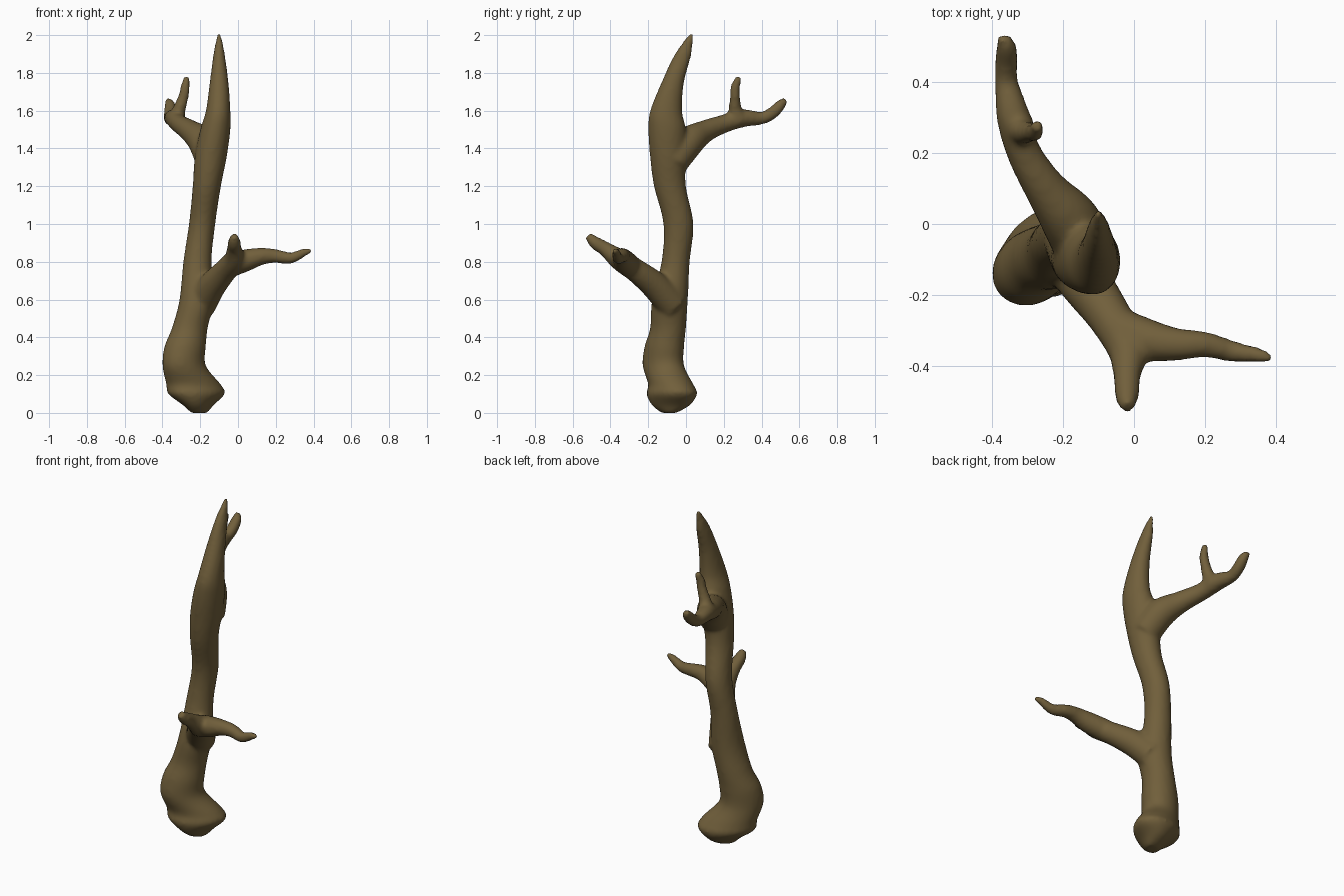
import bpy
import bmesh
import math
from mathutils import Vector

SIDES = 24
STEPS = 6

cube = bpy.data.objects.get("Cube")
if cube:
    bpy.data.objects.remove(cube, do_unlink=True)


def resample(rows):
    """Catmull-Rom interpolation through rows of equal length."""
    rows = [Vector(row) for row in rows]
    padded = [rows[0]] + rows + [rows[-1]]
    result = []
    for a, b, c, d in zip(padded, padded[1:], padded[2:], padded[3:]):
        for step in range(STEPS):
            t = step / STEPS
            result.append(0.5 * (2 * b + (c - a) * t
                                 + (2 * a - 5 * b + 4 * c - d) * t ** 2
                                 + (3 * b - a - 3 * c + d) * t ** 3))
    return result + [rows[-1]]


def loft(bm, rings):
    """Skin a list of rings of points and close both ends."""
    loops = [[bm.verts.new(point) for point in ring] for ring in rings]
    for low, high in zip(loops, loops[1:]):
        for i in range(SIDES):
            j = (i + 1) % SIDES
            bm.faces.new((low[i], low[j], high[j], high[i]))
    bm.faces.new(reversed(loops[0]))
    bm.faces.new(loops[-1])


def add_beam(bm, extents):
    """Upright loft from rows of height, x range and y range."""
    rings = []
    for z, x0, x1, y0, y1 in resample(extents):
        skew = 0.3 * max(0, 1 - z / 0.6)
        ring = []
        for i in range(SIDES):
            angle = math.tau * i / SIDES
            ring.append(Vector(((x0 + x1) / 2 + (x1 - x0) / 2 * math.cos(angle),
                                (y0 + y1) / 2 + (y1 - y0) / 2 * math.sin(angle + skew),
                                z)))
        rings.append(ring)
    loft(bm, rings)


def add_tine(bm, path):
    """Round tube along rows of x, y, z and radius."""
    stations = resample(path)
    points = [Vector(s[:3]) for s in stations]
    rings = []
    for k, station in enumerate(stations):
        ahead = points[min(k + 1, len(points) - 1)]
        behind = points[max(k - 1, 0)]
        turn = (ahead - behind).to_track_quat('Z', 'Y')
        ring = []
        for i in range(SIDES):
            angle = math.tau * i / SIDES
            spoke = Vector((math.cos(angle), math.sin(angle), 0))
            ring.append(points[k] + turn @ spoke * (station[3] + 0.003))
        rings.append(ring)
    loft(bm, rings)


bm = bmesh.new()

# Main beam, from the knobbly burr at the base to the flattened tip
add_beam(bm, [
    (0, -.25, -.16, -.13, -.05),
    (.04, -.29, -.13, -.18, .02),
    (.1, -.37, -.07, -.21, .06),
    (.15, -.38, -.09, -.2, .04),
    (.25, -.4, -.17, -.23, -.01),
    (.35, -.39, -.17, -.22, -.01),
    (.45, -.35, -.16, -.19, 0),
    (.6, -.31, -.13, -.18, .01),
    (.8, -.29, -.14, -.13, .02),
    (1, -.26, -.12, -.12, .04),
    (1.2, -.24, -.09, -.17, 0),
    (1.35, -.23, -.06, -.19, 0),
    (1.5, -.2, -.04, -.2, 0),
    (1.6, -.17, -.04, -.19, -.02),
    (1.75, -.15, -.05, -.13, -.01),
    (1.9, -.13, -.07, -.06, .03),
    (2.01, -.11, -.09, .02, .04),
])

# Lower tine, running forward
add_tine(bm, [
    (-.2, -.07, .57, .08),
    (-.14, -.16, .67, .072),
    (-.07, -.26, .75, .06),
    (-.02, -.35, .81, .054),
    (-.02, -.43, .87, .036),
    (-.02, -.48, .9, .032),
    (-.02, -.52, .94, .018),
])

# Side prong of the lower tine
add_tine(bm, [
    (-.04, -.3, .78, .06),
    (.05, -.33, .81, .055),
    (.13, -.34, .83, .042),
    (.2, -.34, .83, .034),
    (.28, -.36, .82, .027),
    (.35, -.37, .85, .019),
    (.39, -.38, .86, .01),
])

# Upper tine, running backward
add_tine(bm, [
    (-.14, -.07, 1.33, .08),
    (-.18, .01, 1.43, .08),
    (-.25, .1, 1.49, .057),
    (-.31, .2, 1.53, .046),
    (-.34, .3, 1.56, .045),
    (-.36, .4, 1.56, .031),
    (-.36, .46, 1.59, .03),
    (-.36, .5, 1.63, .026),
    (-.37, .53, 1.66, .012),
])

# Upright prong of the upper tine
add_tine(bm, [
    (-.33, .28, 1.55, .046),
    (-.31, .26, 1.61, .032),
    (-.29, .26, 1.67, .025),
    (-.28, .26, 1.72, .023),
    (-.27, .28, 1.78, .014),
])

mesh = bpy.data.meshes.new("antler")
bm.to_mesh(mesh)
bm.free()
antler = bpy.data.objects.new("antler", mesh)
bpy.context.collection.objects.link(antler)

# Fuse the branches into one skin and soften the joints
fuse = antler.modifiers.new("fuse", 'REMESH')
fuse.mode = 'VOXEL'
fuse.voxel_size = 0.012
fuse.use_smooth_shade = True
soften = antler.modifiers.new("soften", 'SMOOTH')
soften.factor = 0.5
soften.iterations = 7

# Horn colour
horn = bpy.data.materials.new("horn brown")
horn.use_nodes = True
colour = (0.165, 0.115, 0.044, 1)
horn.diffuse_color = colour
horn.node_tree.nodes["Principled BSDF"].inputs["Base Color"].default_value = colour
mesh.materials.append(horn)
